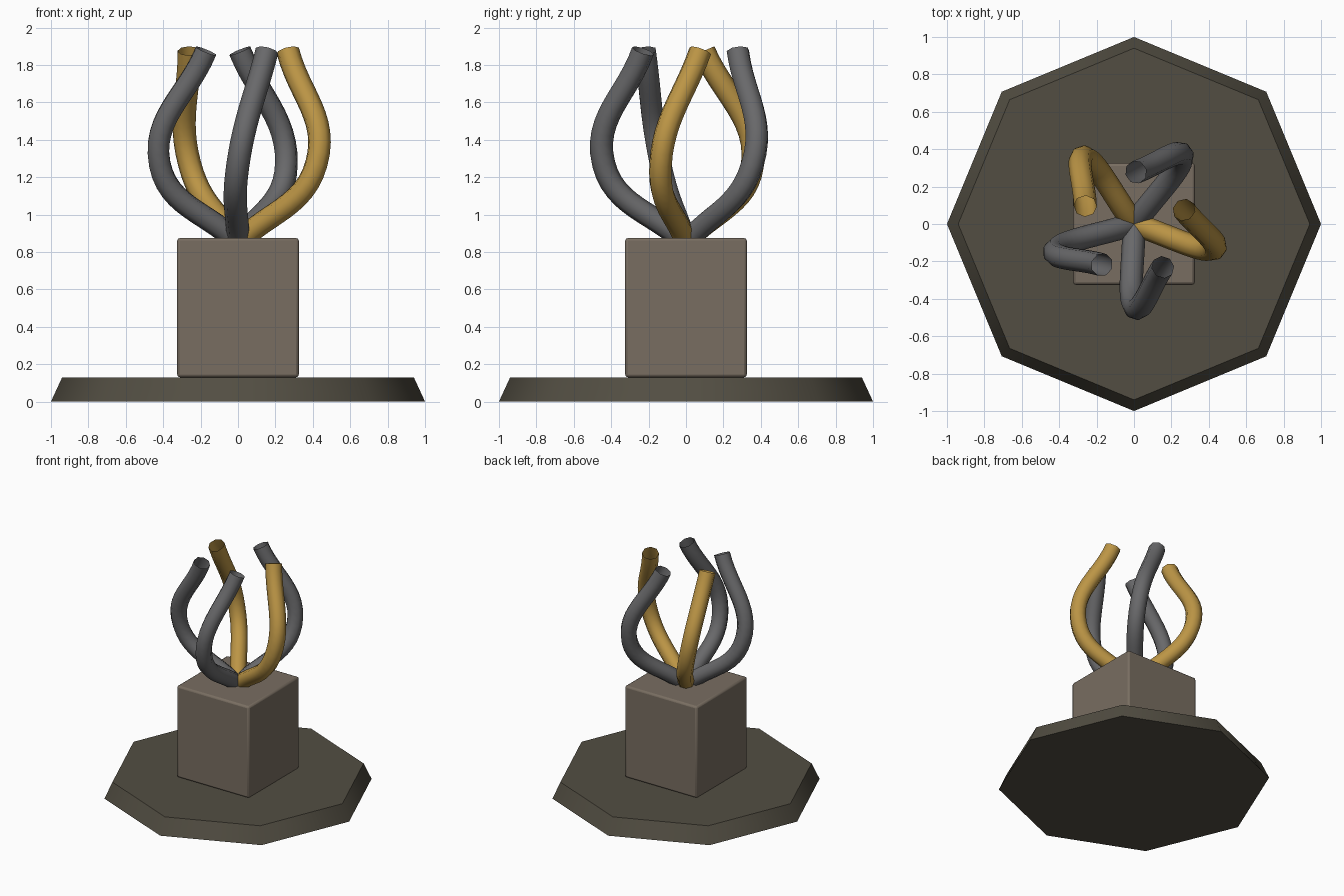
import bpy
from math import cos, sin, radians, pi

if "Cube" in bpy.data.objects:
    bpy.data.objects.remove(bpy.data.objects["Cube"])


def material(name, r, g, b):
    m = bpy.data.materials.new(name)
    m.diffuse_color = (r, g, b, 1)
    m.use_nodes = True
    m.node_tree.nodes["Principled BSDF"].inputs["Base Color"].default_value = m.diffuse_color
    return m


slate = material("dark_stone", 0.085, 0.076, 0.055)
stone = material("stone", 0.19, 0.155, 0.12)
gold = material("gold", 0.50, 0.30, 0.06)
steel = material("steel", 0.14, 0.14, 0.145)


def finish(name, mat, angle):
    obj = bpy.context.object
    obj.name = name
    obj.data.materials.append(mat)
    bpy.ops.object.shade_smooth_by_angle(angle=radians(angle))
    return obj


# Tapered octagonal base, corners on the axes
bpy.ops.mesh.primitive_cone_add(vertices=8, radius1=1.0, radius2=0.94, depth=0.13,
                                location=(0, 0, 0.065))
finish("base_plate", slate, 50)

# Pedestal block with softened edges
bpy.ops.mesh.primitive_cube_add(size=1, location=(0, 0, 0.5025))
block = bpy.context.object
block.scale = (0.65, 0.65, 0.745)
bpy.ops.object.transform_apply(location=False, rotation=False, scale=True)
bevel = block.modifiers.new("soft_edges", 'BEVEL')
bevel.width = 0.015
bevel.segments = 2
finish("pedestal", stone, 35)

# Five twisting open tubes: root, bulge and tip, repeated around the axis
path = [(0, 0, 0.85), (0, -0.44, 1.27), (0.155, -0.23, 1.875)]
colours = [steel, gold, steel, gold, steel]
for i, mat in enumerate(colours):
    a = 2 * pi * i / 5
    curve = bpy.data.curves.new("prong_path", 'CURVE')
    curve.dimensions = '3D'
    curve.resolution_u = 12
    curve.bevel_depth = 0.062
    curve.bevel_resolution = 2
    spline = curve.splines.new('BEZIER')
    spline.bezier_points.add(len(path) - 1)
    for point, (x, y, z) in zip(spline.bezier_points, path):
        point.co = (x * cos(a) - y * sin(a), x * sin(a) + y * cos(a), z)
        point.handle_left_type = point.handle_right_type = 'AUTO'
    obj = bpy.data.objects.new("prong", curve)
    bpy.context.collection.objects.link(obj)
    bpy.ops.object.select_all(action='DESELECT')
    obj.select_set(True)
    bpy.context.view_layer.objects.active = obj
    bpy.ops.object.convert(target='MESH')
    finish(f"prong_{i + 1}", mat, 60)
